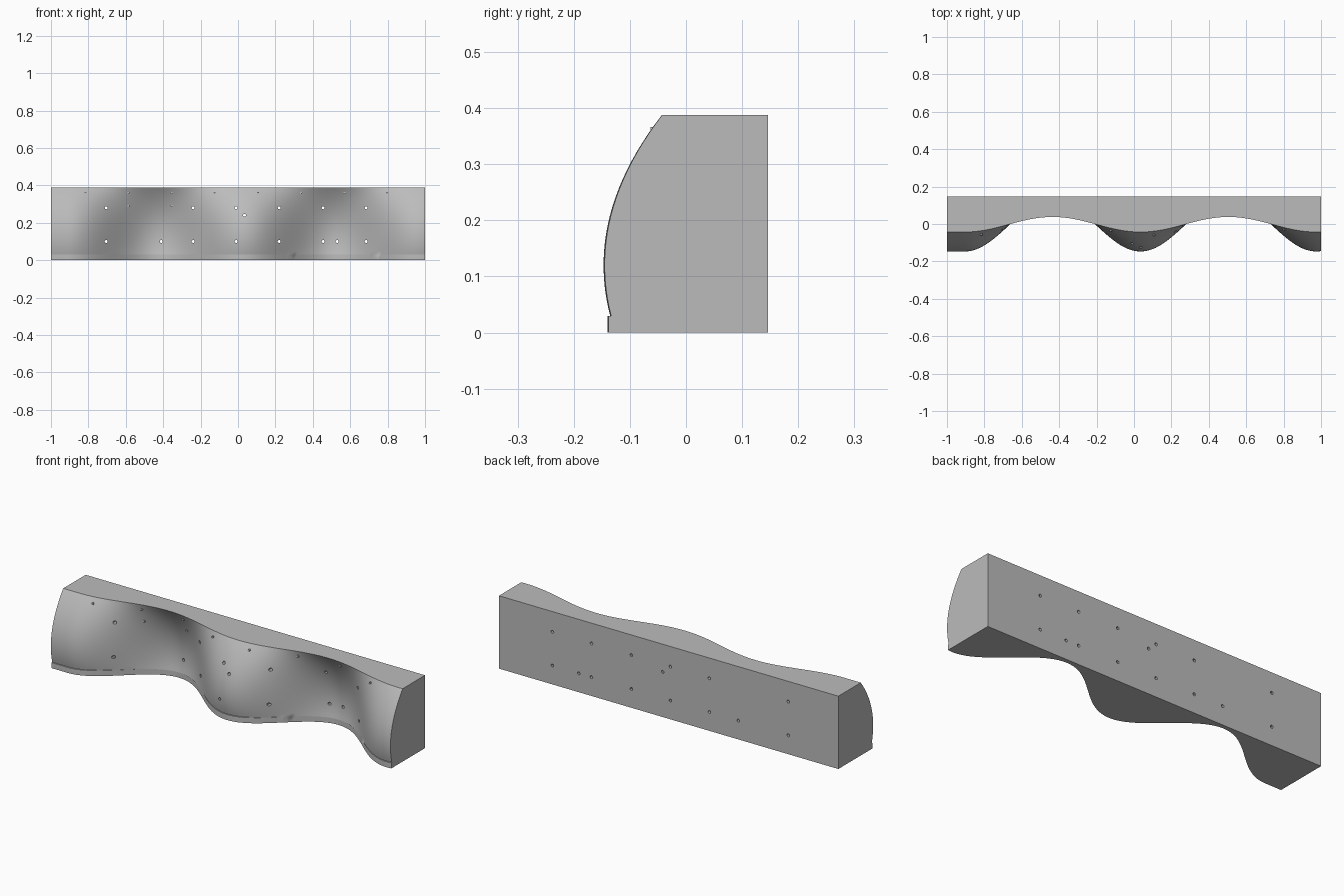
import bpy, bmesh, math
from mathutils import Matrix

if "Cube" in bpy.data.objects:
    bpy.data.objects.remove(bpy.data.objects["Cube"])

HEIGHT, BACK, LIP = 0.388, 0.146, 0.03
COLUMNS, ROWS = 120, 22

grey = bpy.data.materials.new("light grey")
grey.use_nodes = True
colour = (0.5, 0.5, 0.5, 1)
grey.diffuse_color = colour
grey.node_tree.nodes["Principled BSDF"].inputs["Base Color"].default_value = colour


def front_y(x, z):
    """Wavy front: a rounded upright profile scaled by a cosine along x."""
    depth = 0.14 if z < LIP else 0.147 - 1.45 * (z - 0.12) ** 2
    wave = math.cos(2 * math.pi * (max(x, -0.905) - 0.035) / 0.94)
    return -depth * (0.06 + 0.94 * wave)


def make_object(name, bm):
    bmesh.ops.recalc_face_normals(bm, faces=bm.faces[:])
    mesh = bpy.data.meshes.new(name)
    bm.to_mesh(mesh)
    bm.free()
    mesh.materials.append(grey)
    obj = bpy.data.objects.new(name, mesh)
    bpy.context.collection.objects.link(obj)
    return obj


def make_rods(name, places, radius, length, centre_y):
    """Round rods lying along y, all in one object."""
    bm = bmesh.new()
    for x, z in places:
        pose = Matrix.Translation((x, centre_y(x, z), z)) @ Matrix.Rotation(math.pi / 2, 4, "X")
        bmesh.ops.create_cone(bm, cap_ends=True, segments=12, radius1=radius,
                              radius2=radius, depth=length, matrix=pose)
    return make_object(name, bm)


# Wavy block, lofted from upright cross-sections
bm = bmesh.new()
levels = [0, LIP - 0.0005]
levels += [LIP + (HEIGHT - LIP) * i / ROWS for i in range(ROWS + 1)]
sections = []
for i in range(COLUMNS + 1):
    x = -1 + 2 * i / COLUMNS
    outline = [(x, front_y(x, z), z) for z in levels] + [(x, BACK, HEIGHT), (x, BACK, 0)]
    sections.append([bm.verts.new(p) for p in outline])
count = len(sections[0])
for a, b in zip(sections, sections[1:]):
    for j in range(count):
        k = (j + 1) % count
        bm.faces.new((a[j], b[j], b[k], a[k]))
bm.faces.new(sections[0])
bm.faces.new(sections[-1])
block = make_object("wavy_block", bm)

# Through holes, drilled from front to back
holes = [(x, z) for x in (-0.705, -0.24, -0.01, 0.22, 0.455, 0.685) for z in (0.1, 0.28)]
holes += [(-0.41, 0.1), (0.53, 0.1), (0.035, 0.24)]
cutter = make_rods("hole_cutter", holes, 0.008, 1, lambda x, z: 0)
cutter.hide_render = True
cut = block.modifiers.new("holes", "BOOLEAN")
cut.operation = "DIFFERENCE"
cut.solver = "EXACT"
cut.object = cutter
bpy.context.view_layer.objects.active = block
bpy.ops.object.modifier_apply(modifier=cut.name)
bpy.data.objects.remove(cutter)

# Small pegs below the top edge
pegs = [(-0.817 + 0.231 * i, 0.36) for i in range(8)] + [(-0.585, 0.29), (-0.355, 0.29)]
studs = make_rods("front_pegs", pegs, 0.006, 0.014, front_y)

for obj in (block, studs):
    bpy.ops.object.select_all(action="DESELECT")
    obj.select_set(True)
    bpy.context.view_layer.objects.active = obj
    bpy.ops.object.shade_smooth_by_angle(angle=math.radians(30))
